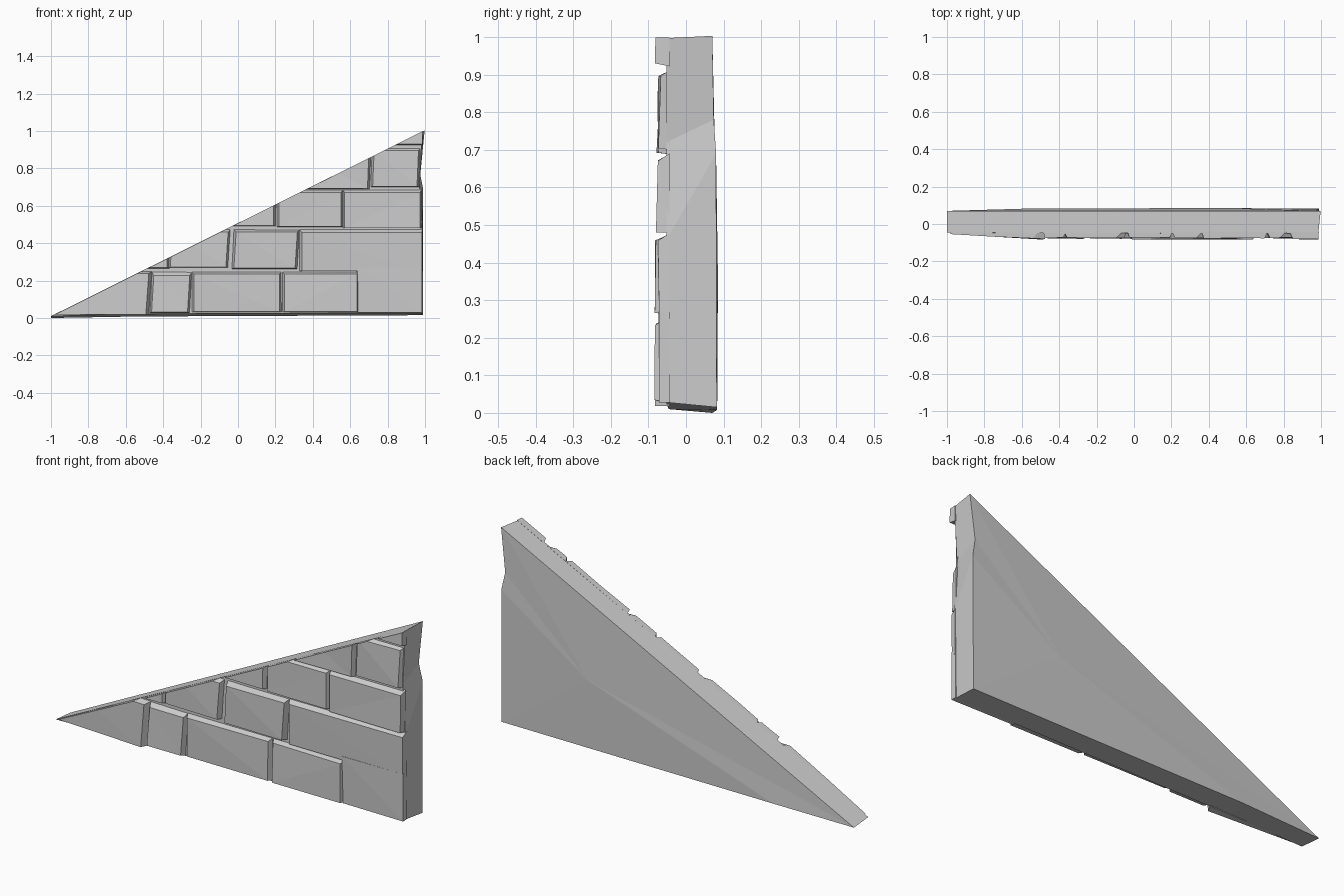
import bpy, bmesh, random
from mathutils import Vector

if "Cube" in bpy.data.objects:
    bpy.data.objects.remove(bpy.data.objects["Cube"])

random.seed(4)
SLOPE_P = Vector((-1, 0, 0.008))
SLOPE_N = Vector((-0.4985, 0, 1)).normalized()
CORE_Y = -0.052


def finish(bm, name):
    bmesh.ops.recalc_face_normals(bm, faces=bm.faces[:])
    me = bpy.data.meshes.new(name)
    bm.to_mesh(me)
    bm.free()
    ob = bpy.data.objects.new(name, me)
    bpy.context.collection.objects.link(ob)
    return ob


# Wedge-shaped core with a slightly uneven, faceted back
bm = bmesh.new()
front = [(-1, -0.046, 0.01), (-0.6, CORE_Y, 0.022), (0.98, CORE_Y, 0.028),
         (0.985, CORE_Y, 0.46), (0.97, CORE_Y, 0.72), (0.985, CORE_Y, 0.997)]
back = [(-1, 0.07, 0.0), (-0.55, 0.083, 0.008), (0.988, 0.082, 0.015),
        (0.99, 0.08, 0.69), (0.972, 0.074, 0.78), (0.998, 0.07, 1.003)]
f = [bm.verts.new(p) for p in front]
b = [bm.verts.new(p) for p in back]
mid = bm.verts.new((0.5, 0.085, 0.36))
bm.faces.new(f)
for i in range(6):
    j = (i + 1) % 6
    bm.faces.new((f[i], f[j], b[j], b[i]))
    bm.faces.new((b[i], b[j], mid))
finish(bm, "wall_core")


# Stone: chamfered block with an uneven face, trimmed to the sloping top
def stone(name, x0, x1, z0, z1, yl=-0.075, yr=-0.075,
          c=(0.014, 0.014, 0.004, 0.016), skew=0.0):
    l, r, bo, t = c
    j = lambda s: random.uniform(-s, s)
    bm = bmesh.new()
    base = [(x0 - skew, z0), (x1 - skew, z0), (x1 + skew, z1), (x0 + skew, z1)]
    face = [(x0 - skew + l, z0 + bo, yl), (x1 - skew - r, z0 + bo, yr),
            (x1 + skew - r, z1 - t, yr), (x0 + skew + l, z1 - t, yl)]
    bv = [bm.verts.new((x, CORE_Y + 0.008, z)) for x, z in base]
    fv = [bm.verts.new((x, y + j(0.005), z)) for x, z, y in face]
    bm.faces.new(bv)
    bm.faces.new(fv)
    for i in range(4):
        k = (i + 1) % 4
        bm.faces.new((bv[i], bv[k], fv[k], fv[i]))
    bmesh.ops.recalc_face_normals(bm, faces=bm.faces[:])
    bmesh.ops.triangulate(bm, faces=bm.faces[:])
    bmesh.ops.bisect_plane(bm, geom=bm.verts[:] + bm.edges[:] + bm.faces[:],
                           plane_co=SLOPE_P, plane_no=SLOPE_N, clear_outer=True)
    open_edges = [e for e in bm.edges if e.is_boundary]
    if open_edges:
        bmesh.ops.holes_fill(bm, edges=open_edges, sides=0)
    finish(bm, name)


# Bottom course
stone("stone_tip", -1.0, -0.465, 0.018, 0.25, -0.05, -0.079, (0, 0.02, 0, 0.012), 0.008)
stone("stone_a2", -0.468, -0.25, 0.026, 0.25, -0.074, -0.078, (0.012, 0.014, 0.006, 0.022), 0.006)
stone("stone_a3", -0.25, 0.235, 0.03, 0.25, -0.075, -0.074)
stone("stone_a4", 0.235, 0.65, 0.03, 0.25, -0.078, -0.08)
stone("stone_a5", 0.63, 0.985, 0.028, 0.27, -0.07, -0.075, (0.01, 0, 0, 0))
# Second course
stone("stone_b1", -0.55, -0.365, 0.265, 0.475)
stone("stone_b2", -0.37, -0.045, 0.268, 0.475, skew=0.006)
stone("stone_b3", -0.03, 0.325, 0.262, 0.475, -0.078, -0.08, skew=0.006)
stone("stone_b4", 0.325, 0.987, 0.25, 0.478, -0.074, -0.075, (0.016, 0.004, 0, 0.02))
# Third course
stone("stone_c1", -0.05, 0.205, 0.49, 0.685)
stone("stone_c2", 0.205, 0.565, 0.486, 0.688, -0.074, -0.076)
stone("stone_c3", 0.56, 0.982, 0.48, 0.69, -0.07, -0.078, (0.01, 0.008, 0, 0.02))
# Fourth course
stone("stone_d1", 0.3, 0.71, 0.688, 0.91, skew=0.004)
stone("stone_d2", 0.71, 0.975, 0.7, 0.912, -0.072, -0.072, skew=0.004)
# Cap stone
stone("stone_cap", 0.75, 0.988, 0.922, 1.1, -0.079, -0.08, (0.01, 0.002, 0.008, 0))
